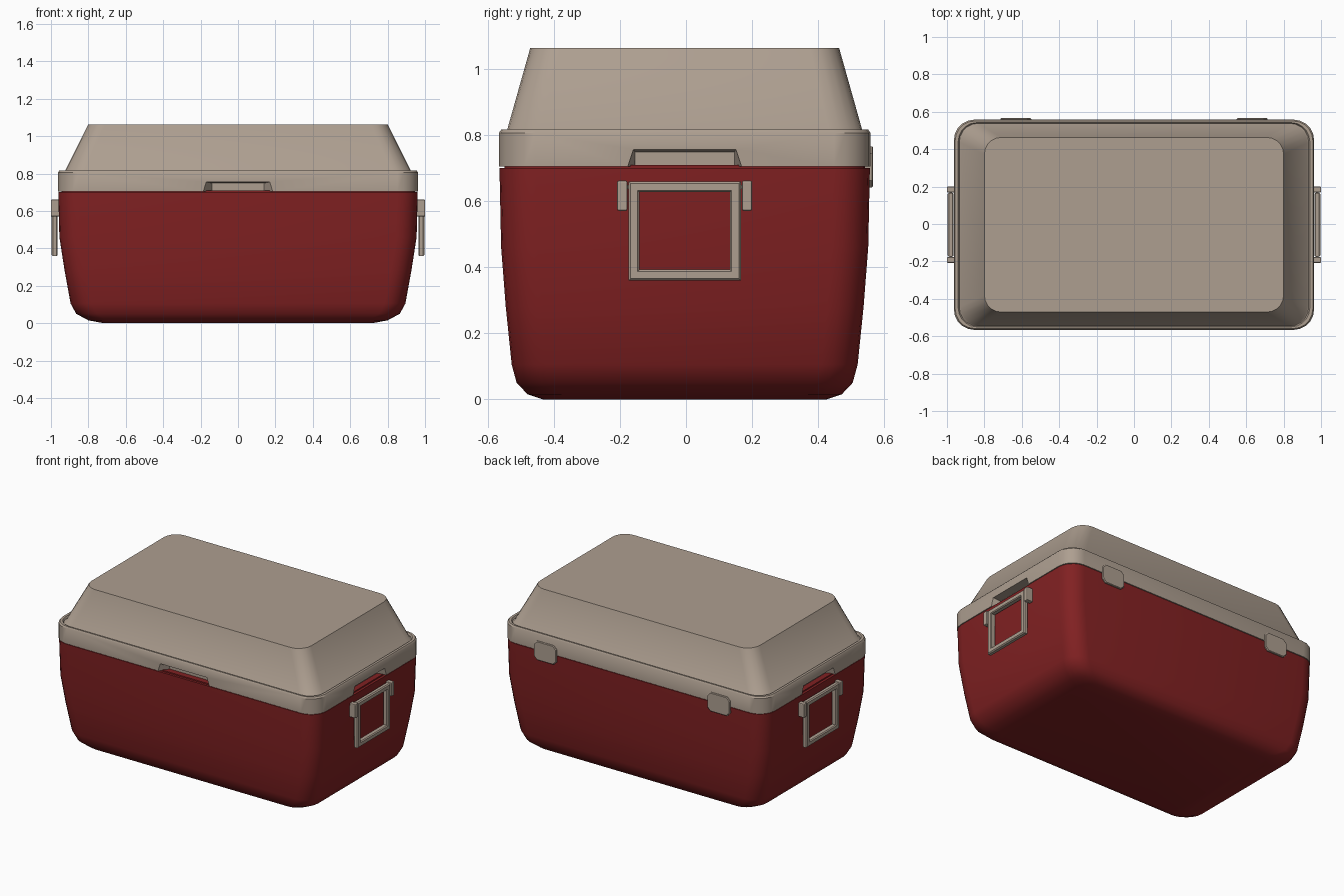
import bpy, bmesh, math
from mathutils import Vector

if "Cube" in bpy.data.objects:
    bpy.data.objects.remove(bpy.data.objects["Cube"], do_unlink=True)

Y0 = -0.004  # centre of the box; the hinges stick out behind


def material(name, rgb):
    m = bpy.data.materials.new(name)
    m.use_nodes = True
    m.diffuse_color = (*rgb, 1)
    m.node_tree.nodes["Principled BSDF"].inputs["Base Color"].default_value = (*rgb, 1)
    return m


RED = material("dark red plastic", (0.22, 0.015, 0.016))
BEIGE = material("beige plastic", (0.42, 0.345, 0.28))


def rounded_rect(hx, hy, r, z, steps=5):
    """Loop of points around a rounded rectangle at height z."""
    pts = []
    for k, (sx, sy) in enumerate([(1, 1), (-1, 1), (-1, -1), (1, -1)]):
        for i in range(steps + 1):
            a = math.pi / 2 * (k + i / steps)
            pts.append((sx * (hx - r) + r * math.cos(a),
                        Y0 + sy * (hy - r) + r * math.sin(a), z))
    return pts


def loft(name, loops, mat, cyclic=False):
    """Skin a stack of equal loops, capped or joined end to end."""
    bm = bmesh.new()
    rings = [[bm.verts.new(p) for p in loop] for loop in loops]
    n = len(rings[0])
    pairs = list(zip(rings, rings[1:] + rings[:1]))
    for a, b in pairs if cyclic else pairs[:-1]:
        for i in range(n):
            j = (i + 1) % n
            bm.faces.new((a[i], a[j], b[j], b[i]))
    if not cyclic:
        bm.faces.new(rings[0][::-1])
        bm.faces.new(rings[-1])
    bmesh.ops.recalc_face_normals(bm, faces=bm.faces)
    mesh = bpy.data.meshes.new(name)
    bm.to_mesh(mesh)
    bm.free()
    ob = bpy.data.objects.new(name, mesh)
    bpy.context.collection.objects.link(ob)
    mesh.materials.append(mat)
    return ob


def activate(ob):
    bpy.ops.object.select_all(action='DESELECT')
    ob.select_set(True)
    bpy.context.view_layer.objects.active = ob


def smooth(ob, degrees=35):
    activate(ob)
    bpy.ops.object.shade_smooth_by_angle(angle=math.radians(degrees))


def box(name, lo, hi, mat, bevel=0.005):
    lo, hi = Vector(lo), Vector(hi)
    loops = [[(lo.x, lo.y, z), (hi.x, lo.y, z), (hi.x, hi.y, z), (lo.x, hi.y, z)]
             for z in (lo.z, hi.z)]
    ob = loft(name, loops, mat)
    if bevel:
        mod = ob.modifiers.new("soft edges", 'BEVEL')
        mod.width, mod.segments = bevel, 2
    return ob


# Tub: tapered, with a rounded foot and a narrow neck under the lid
tub_rings = [(0.72, 0.43, 0.09, 0), (0.80, 0.475, 0.10, 0.015), (0.865, 0.508, 0.11, 0.05),
             (0.895, 0.523, 0.11, 0.105), (0.927, 0.541, 0.11, 0.28), (0.955, 0.555, 0.11, 0.46),
             (0.961, 0.56, 0.11, 0.70), (0.945, 0.545, 0.10, 0.70), (0.945, 0.545, 0.10, 0.708)]
tub = loft("tub", [rounded_rect(*r) for r in tub_rings], RED)
smooth(tub, 40)

# Lid: rim band, shallow gutter and sloped dome
lid_rings = [(0.963, 0.562, 0.11, 0.704), (0.963, 0.562, 0.11, 0.805), (0.956, 0.555, 0.105, 0.815),
             (0.94, 0.546, 0.10, 0.815), (0.934, 0.542, 0.10, 0.805), (0.926, 0.538, 0.10, 0.81),
             (0.80, 0.467, 0.09, 1.062)]
lid = loft("lid", [rounded_rect(*r) for r in lid_rings], BEIGE)


def notch(direction, reach, bottom, top, back, depth=0.055):
    """Cut a finger pocket into the rim; back is the half width inside."""
    d = Vector(direction)
    side = Vector((-d.y, d.x, 0))

    def trapezoid(out, wb, wt, zt):
        base = d * out + Vector((0, Y0, 0))
        return [base + side * u + Vector((0, 0, z))
                for u, z in ((-wb, 0.69), (wb, 0.69), (wt, zt), (-wt, zt))]
    grow = 0.02
    cutter = loft("notch_cutter", [trapezoid(reach + grow, bottom, top, 0.755),
                                   trapezoid(reach, bottom, top, 0.755),
                                   trapezoid(reach - depth, back, back, 0.748)], BEIGE)
    cutter.hide_render = True
    mod = lid.modifiers.new("notch", 'BOOLEAN')
    mod.operation, mod.solver, mod.object = 'DIFFERENCE', 'EXACT', cutter
    activate(lid)
    bpy.ops.object.modifier_apply(modifier=mod.name)
    bpy.data.objects.remove(cutter, do_unlink=True)


notch((0, -1, 0), 0.562, 0.19, 0.17, 0.14)
for s in (1, -1):
    notch((s, 0, 0), 0.963, 0.177, 0.155, 0.15)
smooth(lid)


def rect_loop(x, grow):
    """Rectangle of the handle frame, grown outwards from its opening."""
    hy, lo, hi = 0.137 + grow, 0.392 - grow, 0.626 + grow
    return [(x, Y0 + y, z) for y, z in ((-hy, lo), (hy, lo), (hy, hi), (-hy, hi))]


# Carrying handles: hanging frame between two pivot brackets
for s, tag in ((1, "left"), (-1, "right")):
    section = [(0.966, 0), (0.99, 0), (0.996, 0.005), (0.996, 0.027),
               (0.989, 0.033), (0.97, 0.033), (0.964, 0.027)]
    loft(tag + "_handle", [rect_loop(s * x, g) for x, g in section], BEIGE, cyclic=True)
    x0, x1 = sorted((s * 0.945, s * 1.0))
    for t, end in ((1, "back"), (-1, "front")):
        y0, y1 = sorted((Y0 + t * 0.173, Y0 + t * 0.204))
        box(f"{tag}_{end}_bracket", (x0, y0, 0.57), (x1, y1, 0.661), BEIGE)
    p0, p1 = sorted((s * 0.974, s * 0.986))
    box(tag + "_pivot", (p0, Y0 - 0.18, 0.636), (p1, Y0 + 0.18, 0.648), BEIGE, 0)

# Hinge plates on the back, with clipped corners
for s, tag in ((1, "left"), (-1, "right")):
    def outline(y, shrink):
        w, lo, hi, c = 0.083 - shrink, 0.64 + shrink, 0.765 - shrink, 0.022
        pts = [(-w + c, lo), (w - c, lo), (w, lo + c), (w, hi - c),
               (w - c, hi), (c - w, hi), (-w, hi - c), (-w, lo + c)]
        return [(s * 0.632 + x, y, z) for x, z in pts]
    loft(tag + "_hinge", [outline(0.54, 0), outline(0.562, 0), outline(0.566, 0.004)], BEIGE)
